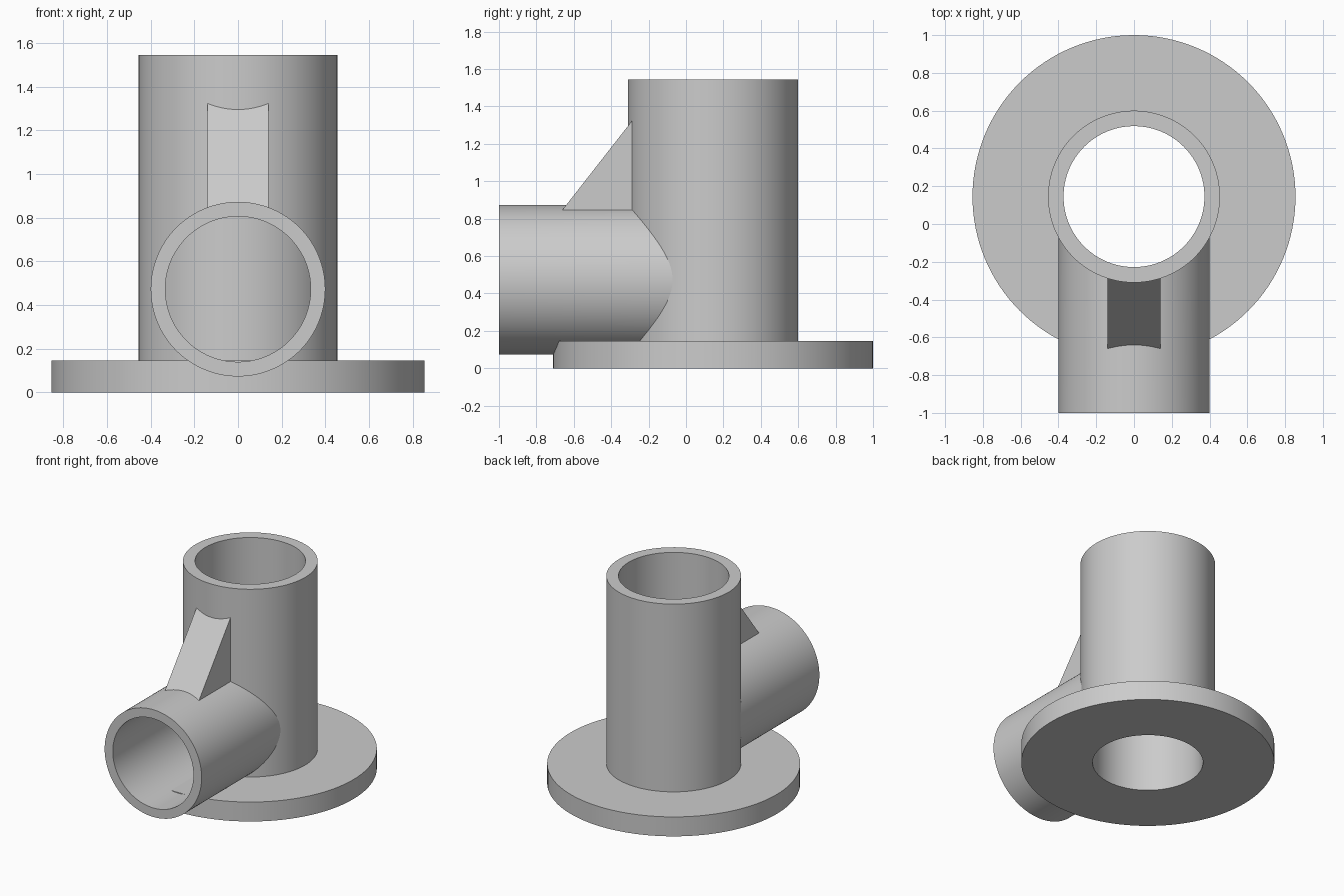
import bpy
import bmesh
from math import sin, cos, sqrt, pi, radians

SEGMENTS = 128
AXIS_Y = 0.145                      # centre line of the upright tube
TUBE_OUTER, TUBE_INNER, TUBE_TOP = 0.455, 0.373, 1.545
FLANGE_RADIUS, FLANGE_TOP = 0.855, 0.145
PIPE_OUTER, PIPE_INNER, PIPE_Z = 0.40, 0.333, 0.473
WALL_MIDDLE = 0.43                  # radius inside the tube wall where the pipe stops

cube = bpy.data.objects.get("Cube")
if cube:
    bpy.data.objects.remove(cube, do_unlink=True)

grey = bpy.data.materials.new("light grey")
grey.use_nodes = True
grey.diffuse_color = (0.6, 0.6, 0.6, 1)
grey.node_tree.nodes["Principled BSDF"].inputs["Base Color"].default_value = (0.6, 0.6, 0.6, 1)


def finish(name, bm):
    """Turn a bmesh into a named, smooth shaded object."""
    bmesh.ops.recalc_face_normals(bm, faces=bm.faces)
    mesh = bpy.data.meshes.new(name)
    bm.to_mesh(mesh)
    bm.free()
    mesh.materials.append(grey)
    obj = bpy.data.objects.new(name, mesh)
    bpy.context.collection.objects.link(obj)
    bpy.ops.object.select_all(action='DESELECT')
    obj.select_set(True)
    bpy.context.view_layer.objects.active = obj
    bpy.ops.object.shade_smooth_by_angle(angle=radians(30))
    return obj


def closed_rings(name, ring_points):
    """Skin a closed loop of rings; ring_points(angle) gives one cross-section."""
    bm = bmesh.new()
    sections = [[bm.verts.new(p) for p in ring_points(2 * pi * i / SEGMENTS)]
                for i in range(SEGMENTS)]
    count = len(sections[0])
    for i, a in enumerate(sections):
        b = sections[(i + 1) % SEGMENTS]
        for j in range(count):
            k = (j + 1) % count
            bm.faces.new((a[j], b[j], b[k], a[k]))
    return finish(name, bm)


# Upright tube and round flange, turned as one profile with an open bore
PROFILE = [(TUBE_INNER, 0), (FLANGE_RADIUS, 0), (FLANGE_RADIUS, FLANGE_TOP),
           (TUBE_OUTER, FLANGE_TOP), (TUBE_OUTER, TUBE_TOP), (TUBE_INNER, TUBE_TOP)]
closed_rings("flanged_tube", lambda t: [
    (r * cos(t), AXIS_Y + r * sin(t), z) for r, z in PROFILE])


# Front pipe, its back end saddle-shaped to stop inside the tube wall
def pipe_section(t):
    points = []
    for radius, at_front in ((PIPE_INNER, True), (PIPE_OUTER, True),
                             (PIPE_OUTER, False), (PIPE_INNER, False)):
        x, z = radius * cos(t), PIPE_Z + radius * sin(t)
        y = -1 if at_front else AXIS_Y - sqrt(WALL_MIDDLE ** 2 - x * x)
        points.append((x, y, z))
    return points


closed_rings("front_pipe", pipe_section)

# Triangular rib bracing the pipe against the tube
SLOPE, RIB_FRONT, RIB_BACK, RIB_BASE, RIB_HALF = 1.28, -0.674, -0.25, 0.83, 0.14
rib_top = RIB_BASE + SLOPE * (RIB_BACK - RIB_FRONT)
bm = bmesh.new()
side = bm.faces.new([bm.verts.new((-RIB_HALF, y, z)) for y, z in (
    (RIB_FRONT, RIB_BASE), (RIB_BACK, RIB_BASE), (RIB_BACK, rib_top))])
new = bmesh.ops.extrude_face_region(bm, geom=[side])["geom"]
bmesh.ops.translate(bm, vec=(2 * RIB_HALF, 0, 0),
                    verts=[v for v in new if isinstance(v, bmesh.types.BMVert)])
if side.is_valid and len([f for f in bm.faces]) < 5:
    bm.faces.new(list(reversed([v for v in bm.verts if v.co.x < 0])))
finish("support_rib", bm)
